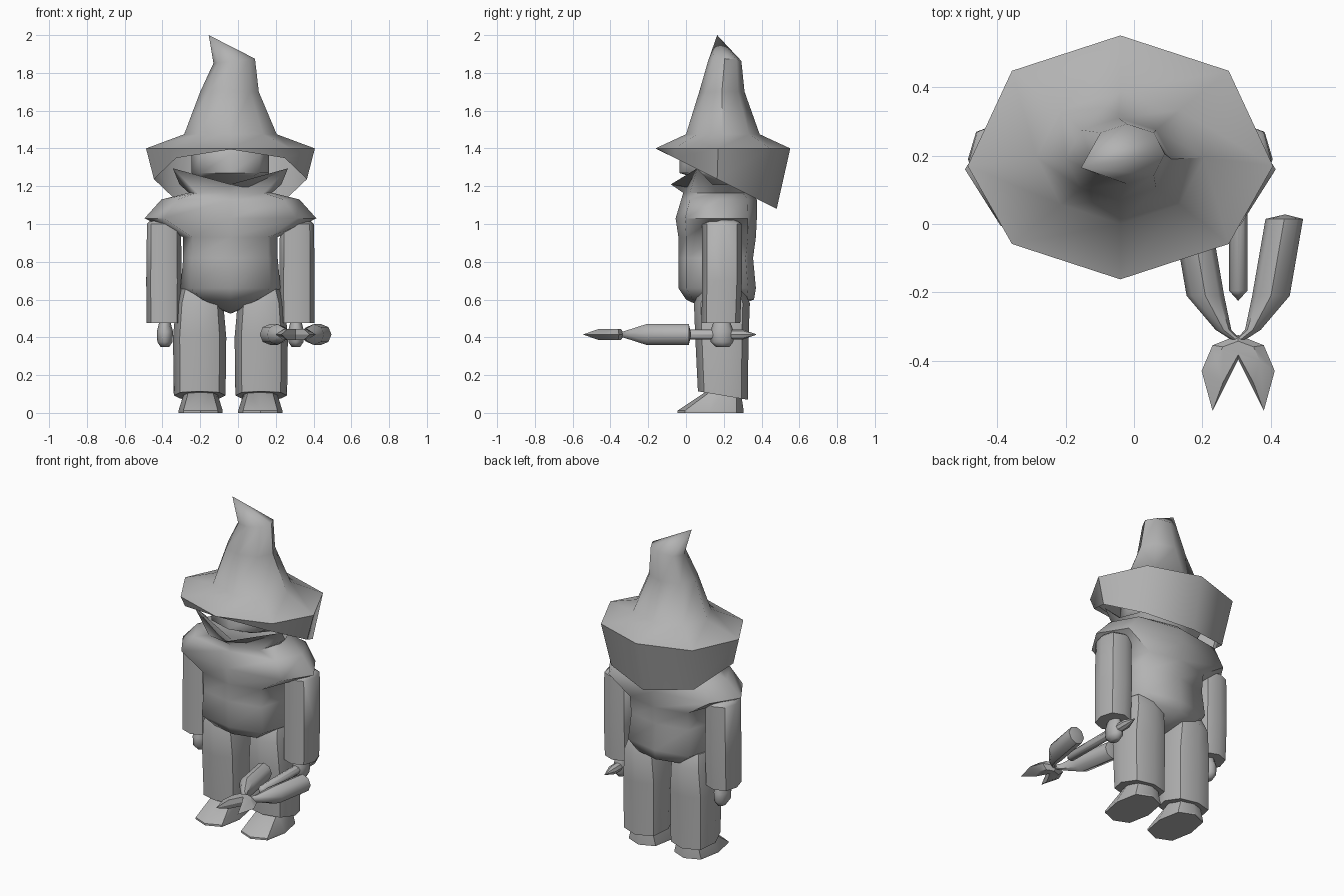
import bpy, bmesh, math
from mathutils import Vector

if "Cube" in bpy.data.objects:
    bpy.data.objects.remove(bpy.data.objects["Cube"])

grey = bpy.data.materials.new("plain grey")
grey.diffuse_color = (0.45, 0.45, 0.45, 1)
grey.use_nodes = True
grey.node_tree.nodes["Principled BSDF"].inputs["Base Color"].default_value = grey.diffuse_color
CX = -0.04      # middle of the figure
GX = 0.305      # middle of the hand-held fork


def ring(cx, cy, z, rx, ry, q=0.71, slope=0.0):
    """Flat eight-sided ring; q squares the corners, slope tilts it along y."""
    pts = []
    for a, b in ((1, 0), (q, q), (0, 1), (-q, q), (-1, 0), (-q, -q), (0, -1), (q, -q)):
        pts.append(Vector((cx + rx * a, cy + ry * b, z + slope * ry * b)))
    return pts


def upright(x, y, z, r):
    """Ring facing along y, for the rods of the fork."""
    return [Vector((x + r * math.cos(k * math.pi / 4), y, z + r * math.sin(k * math.pi / 4)))
            for k in range(8)]


def loft(name, rings, start=True, end=True, angle=40, mirror=None):
    """Skin a list of rings; a single point closes an end to a tip."""
    bm = bmesh.new()
    for side in ((1, -1) if mirror is not None else (1,)):
        rows = []
        for r in rings:
            row = []
            for p in r:
                x = p[0] if side == 1 else 2 * mirror - p[0]
                row.append(bm.verts.new((x, p[1], p[2])))
            rows.append(row)
        for a, b in zip(rows, rows[1:]):
            n = max(len(a), len(b))
            for i in range(n):
                j = (i + 1) % n
                if len(a) == 1:
                    bm.faces.new((a[0], b[j], b[i]))
                elif len(b) == 1:
                    bm.faces.new((a[i], a[j], b[0]))
                else:
                    bm.faces.new((a[i], a[j], b[j], b[i]))
        if start and len(rows[0]) > 2:
            bm.faces.new(rows[0])
        if end and len(rows[-1]) > 2:
            bm.faces.new(rows[-1])
    bmesh.ops.recalc_face_normals(bm, faces=bm.faces)
    me = bpy.data.meshes.new(name)
    bm.to_mesh(me)
    bm.free()
    me.materials.append(grey)
    ob = bpy.data.objects.new(name, me)
    bpy.context.collection.objects.link(ob)
    bpy.ops.object.select_all(action='DESELECT')
    ob.select_set(True)
    bpy.context.view_layer.objects.active = ob
    bpy.ops.object.shade_smooth_by_angle(angle=math.radians(angle))
    return ob


# pointed hat: drooping brim cut on a slant, open below
brim_low = [Vector((p.x, p.y, 1.4 - (p.y + 0.16) * 0.5))
            for p in ring(CX, 0.165, 0, 0.405, 0.315)]
brim_top = ring(CX, 0.195, 1.4, 0.447, 0.357)
brim_top[0].y = brim_top[4].y = 0.17
loft("hat", [
    brim_low, brim_top,
    ring(CX, 0.195, 1.475, 0.245, 0.195),
    ring(-0.045, 0.19, 1.70, 0.155, 0.12),
    [Vector((p.x, p.y, 1.863 + 0.11 * (p.x + 0.02))) for p in ring(-0.02, 0.205, 0, 0.11, 0.088)],
    [(-0.155, 0.165, 2.0)]], start=False, angle=50)

# head under the hat
loft("head", [
    [(CX, 0.12, 1.19)],
    ring(CX, 0.15, 1.23, 0.16, 0.155, 0.75, -0.2),
    ring(CX, 0.15, 1.27, 0.205, 0.185, 0.75),
    ring(CX, 0.15, 1.37, 0.205, 0.185, 0.75),
    ring(CX, 0.17, 1.46, 0.17, 0.15, 0.75)], angle=60)

# tunic with shoulder cape and peaked collar
collar = ring(CX, 0.14, 1.21, 0.27, 0.22, 0.75)
for i in (5, 7):
    collar[i] = Vector((CX + (0.305 if i == 7 else -0.305), 0.06, 1.295))
loft("tunic", [
    [(CX, 0.16, 0.525)],
    ring(CX, 0.18, 0.60, 0.18, 0.18, 0.8),
    ring(CX, 0.165, 0.66, 0.265, 0.205, 0.8),
    ring(CX, 0.158, 0.82, 0.25, 0.197, 0.8),
    ring(CX, 0.165, 0.93, 0.25, 0.205, 0.8),
    ring(CX, 0.16, 1.03, 0.455, 0.215, 0.77),
    ring(CX, 0.175, 1.13, 0.365, 0.20, 0.77),
    ring(CX, 0.16, 1.165, 0.22, 0.175, 0.8),
    collar,
    ring(CX, 0.15, 1.19, 0.17, 0.15, 0.75)], angle=65)

# sleeves and hands, one per side
AX = -0.392
loft("sleeves", [
    ring(AX, 0.185, 0.475, 0.092, 0.102, 0.75),
    ring(AX, 0.19, 0.70, 0.094, 0.106, 0.75),
    ring(AX, 0.19, 1.00, 0.09, 0.106, 0.75),
    ring(AX, 0.19, 1.02, 0.07, 0.075, 0.75)], mirror=CX, angle=45)
loft("hands", [
    ring(AX + 0.005, 0.195, 0.348, 0.022, 0.035),
    ring(AX + 0.005, 0.19, 0.375, 0.04, 0.06),
    ring(AX + 0.005, 0.19, 0.43, 0.043, 0.062),
    ring(AX + 0.005, 0.19, 0.48, 0.03, 0.045)], mirror=CX, angle=60)

# trouser legs, hem lower at the back
LX = -0.203
loft("legs", [
    ring(LX, 0.195, 0.092, 0.137, 0.132, 0.75, -0.17),
    ring(LX, 0.19, 0.40, 0.141, 0.141, 0.75),
    ring(LX, 0.19, 0.58, 0.125, 0.148, 0.75),
    ring(LX, 0.19, 0.66, 0.10, 0.11, 0.75)], mirror=CX, angle=45)

# wedge shoes
sole = ring(LX + 0.005, 0.13, 0, 0.117, 0.175, 0.78)
sole_top = [Vector((p.x, p.y, 0.012)) for p in sole]
ankle = ring(LX + 0.005, 0.2, 0.115, 0.085, 0.09, 0.75)
loft("shoes", [sole, sole_top, ankle], mirror=CX, angle=45)

# fork: central rod pointed at both ends
FZ = 0.415
loft("fork_rod", [
    [(GX, 0.375, FZ)], upright(GX, 0.30, FZ, 0.027),
    upright(GX, -0.195, FZ, 0.027), [(GX, -0.225, FZ)]])

# fork: two thick side grips narrowing to the head
loft("fork_grips", [
    [(0.442, 0.028, FZ)],
    upright(0.44, 0.015, FZ, 0.055), upright(0.401, -0.21, FZ, 0.055),
    upright(0.348, -0.31, FZ, 0.023), upright(0.31, -0.34, FZ, 0.014)],
    mirror=GX, angle=45)

# fork: two-pointed blade, thick down the middle and sharp at the rim
rim = [(0, -0.325), (0.075, -0.355), (0.107, -0.43), (0.075, -0.547), (0, -0.397)]
outline = rim + [(-x, y) for x, y in rim[3:0:-1]]
inner = [(x * 0.6, -0.365 + (y + 0.365) * 0.55) for x, y in outline]
loft("fork_blade", [
    [Vector((GX + x, y, FZ + 0.028)) for x, y in inner],
    [Vector((GX + x, y, FZ)) for x, y in outline],
    [Vector((GX + x, y, FZ - 0.028)) for x, y in inner]], angle=30)
